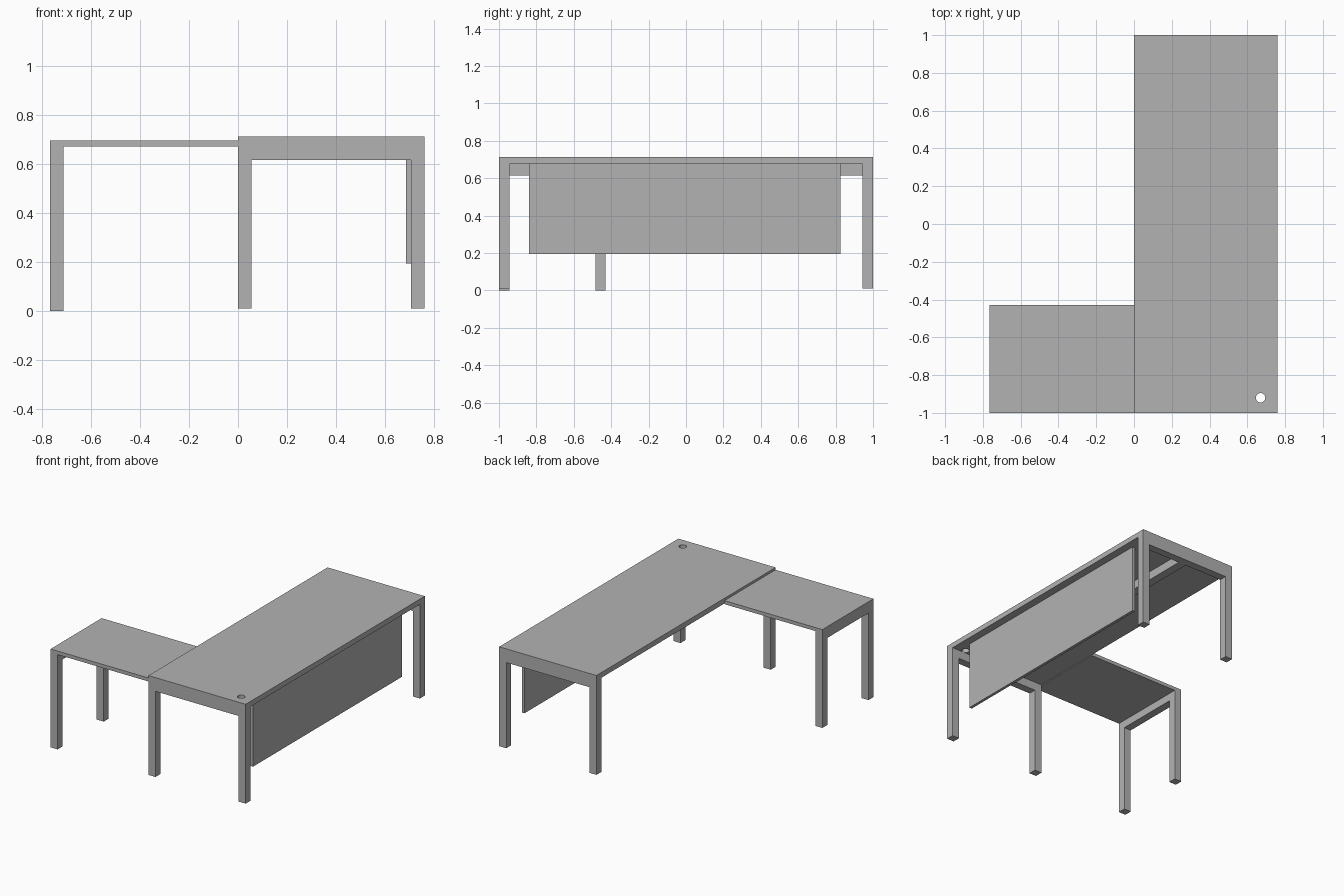
import bpy
import bmesh
from mathutils import Matrix

cube = bpy.data.objects.get("Cube")
if cube:
    bpy.data.objects.remove(cube, do_unlink=True)

GREY = (0.448, 0.448, 0.448, 1)
mat = bpy.data.materials.new("plain_grey")
mat.use_nodes = True
mat.diffuse_color = GREY
mat.node_tree.nodes["Principled BSDF"].inputs["Base Color"].default_value = GREY


def add_object(name, bm):
    mesh = bpy.data.meshes.new(name)
    bm.to_mesh(mesh)
    bm.free()
    mesh.materials.append(mat)
    obj = bpy.data.objects.new(name, mesh)
    bpy.context.collection.objects.link(obj)
    return obj


def box(name, xs, ys, zs):
    """Box spanning the given x, y and z ranges."""
    bm = bmesh.new()
    bmesh.ops.create_cube(bm, size=1)
    for v in bm.verts:
        for i, (lo, hi) in enumerate((xs, ys, zs)):
            v.co[i] = lo if v.co[i] < 0 else hi
    return add_object(name, bm)


LEG = 0.055           # square tube width
MAIN_X = 0.76         # main desk spans x from 0 to here
MAIN_UNDER = 0.675    # underside of main top
RAIL_Z = 0.615        # underside of rails
RET_X = -0.765        # outer end of side return
RET_BACK = -0.43      # back edge of side return
RET_UNDER = 0.67      # underside of return top

# Main top with a round cable hole
main_top = box("main_top", (0, MAIN_X), (-1, 1), (MAIN_UNDER, 0.712))
bm = bmesh.new()
bmesh.ops.create_cone(bm, cap_ends=True, segments=24, radius1=0.025, radius2=0.025,
                      depth=0.3, matrix=Matrix.Translation((0.67, -0.92, 0.7)))
cutter = add_object("cable_hole_cutter", bm)
cutter.hide_render = True
cut = main_top.modifiers.new("cable_hole", 'BOOLEAN')
cut.operation = 'DIFFERENCE'
cut.solver = 'EXACT'
cut.object = cutter
bpy.context.view_layer.objects.active = main_top
bpy.ops.object.modifier_apply(modifier=cut.name)
bpy.data.objects.remove(cutter, do_unlink=True)

# Main end frames: two legs and a rail at each end
for end, y in (("front", -1), ("back", 1 - LEG)):
    ys = (y, y + LEG)
    for side, x in (("right", 0), ("left", MAIN_X - LEG)):
        box(f"main_{end}_{side}_leg", (x, x + LEG), ys, (0.01, MAIN_UNDER))
    box(f"main_{end}_rail", (LEG, MAIN_X - LEG), ys, (RAIL_Z, MAIN_UNDER))

# Centre beam and modesty panel
box("centre_beam", (0.35, 0.41), (-1 + LEG, 1 - LEG), (RAIL_Z, MAIN_UNDER))
box("modesty_panel", (0.685, 0.705), (-0.84, 0.825), (0.195, MAIN_UNDER))

# Side return: thin top on one end frame
box("return_top", (RET_X, 0), (-1, RET_BACK), (RET_UNDER, 0.695))
frame_x = (RET_X, RET_X + LEG)
for end, y in (("front", -1), ("back", RET_BACK - LEG)):
    box(f"return_{end}_leg", frame_x, (y, y + LEG), (0, RET_UNDER))
box("return_rail", frame_x, (-1 + LEG, RET_BACK - LEG), (RAIL_Z, RET_UNDER))
